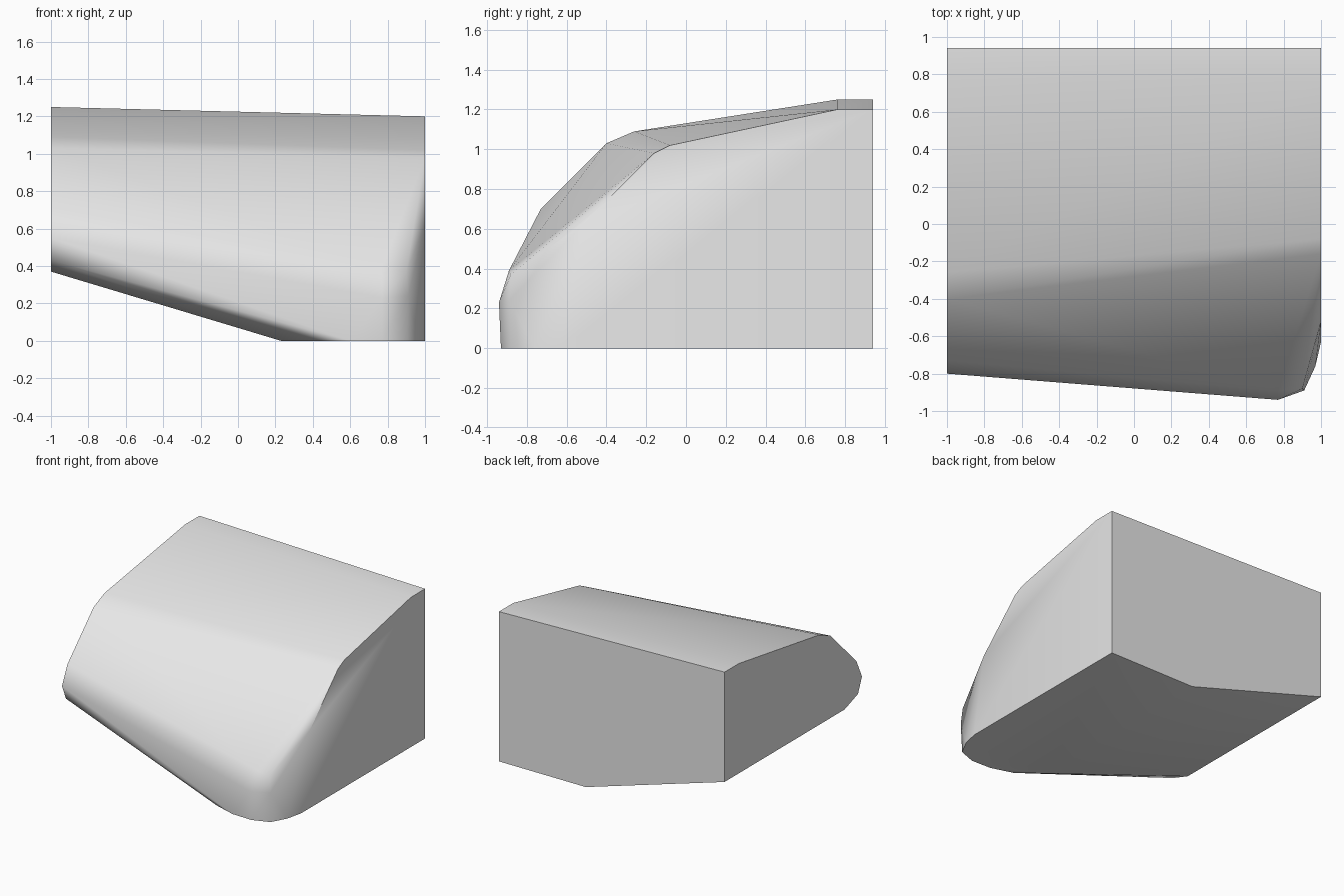
import bpy, bmesh, math

cube = bpy.data.objects.get("Cube")
if cube:
    bpy.data.objects.remove(cube, do_unlink=True)

grey = bpy.data.materials.new("light_grey")
grey.use_nodes = True
colour = (0.8, 0.8, 0.8, 1)
grey.diffuse_color = colour
grey.node_tree.nodes["Principled BSDF"].inputs["Base Color"].default_value = colour

# End profiles as (y, z)
right_end = [(.94, .37), (.94, 1.25), (.76, 1.25), (-.26, 1.09), (-.40, 1.03),
             (-.73, .70), (-.80, .55), (-.75, .43), (-.58, .37)]
left_end = [(.94, 0), (.94, 1.2), (.76, 1.2), (-.08, 1.02), (-.16, .98),
            (-.52, .62), (-.63, 0)]
# Rounded nose at the front left corner
nose = [(.77, -.89, .39), (.90, -.88, .37), (.77, -.94, .23), (.91, -.89, .24)]
# Outline of the flat part of the base as (x, y)
base = [(.23, .94), (.23, -.72), (.42, -.87), (.60, -.925), (.77, -.93),
        (.905, -.88), (.97, -.76)]

points = [(-1, y, z) for y, z in right_end] + [(1, y, z) for y, z in left_end]
points += nose + [(x, y, 0) for x, y in base]

# Skin all sections into one faceted block
bm = bmesh.new()
for p in points:
    bm.verts.new(p)
hull = bmesh.ops.convex_hull(bm, input=bm.verts)
loose = [v for v in bm.verts if not v.link_faces]
bmesh.ops.delete(bm, geom=loose, context='VERTS')
bmesh.ops.dissolve_limit(bm, angle_limit=math.radians(0.5),
                         verts=bm.verts, edges=bm.edges)
bmesh.ops.recalc_face_normals(bm, faces=bm.faces)

mesh = bpy.data.meshes.new("sloped_block")
bm.to_mesh(mesh)
bm.free()
mesh.materials.append(grey)
block = bpy.data.objects.new("sloped_block", mesh)
bpy.context.collection.objects.link(block)

# Soft bends, crisp corners
bpy.ops.object.select_all(action='DESELECT')
block.select_set(True)
bpy.context.view_layer.objects.active = block
bpy.ops.object.shade_smooth_by_angle(angle=math.radians(42))
